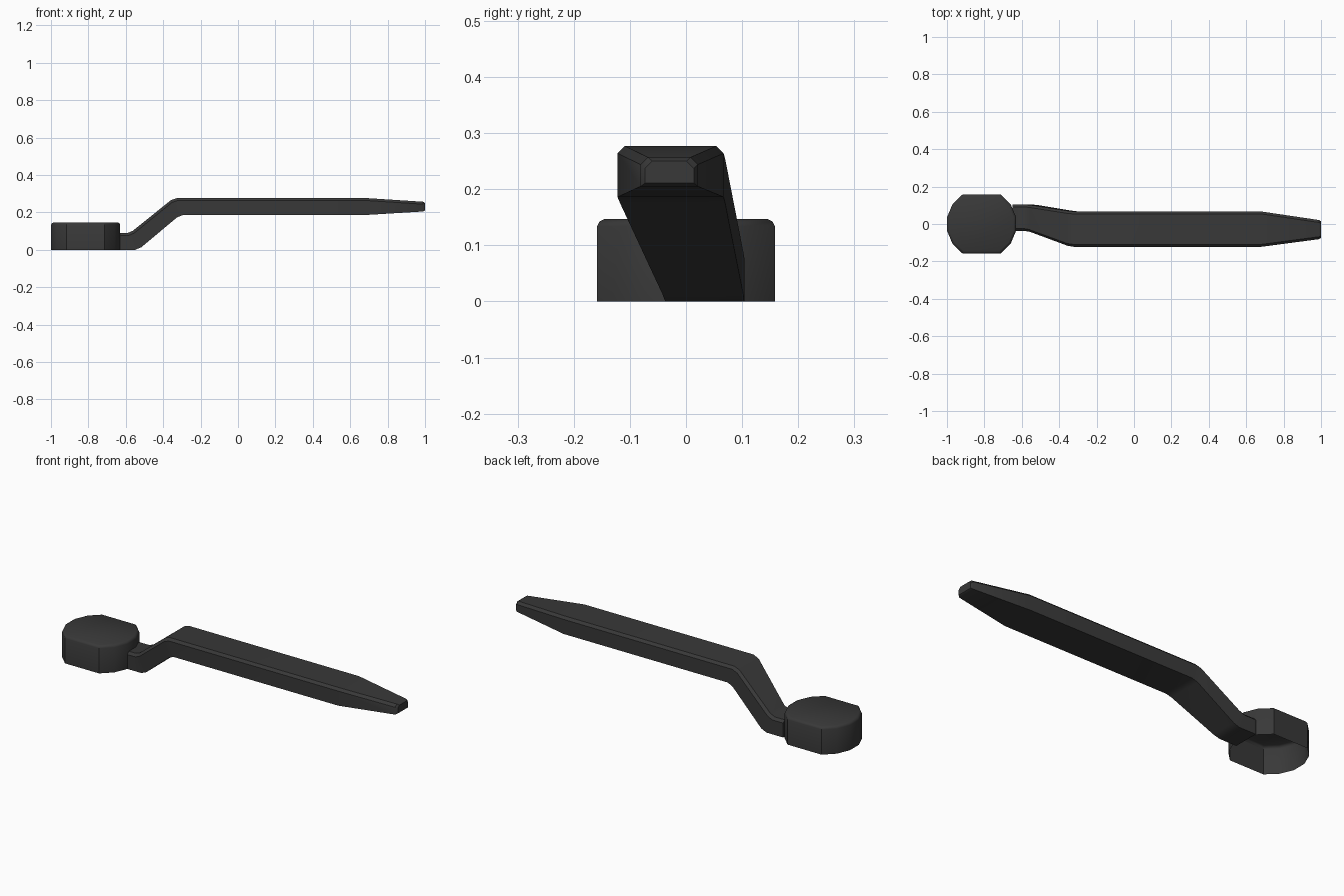
import bpy, bmesh, math

if "Cube" in bpy.data.objects:
    bpy.data.objects.remove(bpy.data.objects["Cube"])


def finish(bm, name):
    bmesh.ops.recalc_face_normals(bm, faces=bm.faces)
    mesh = bpy.data.meshes.new(name)
    bm.to_mesh(mesh)
    bm.free()
    obj = bpy.data.objects.new(name, mesh)
    bpy.context.collection.objects.link(obj)
    mat = bpy.data.materials.get("dark_plastic") or bpy.data.materials.new("dark_plastic")
    mat.diffuse_color = (0.04, 0.04, 0.04, 1)
    mat.use_nodes = True
    mat.node_tree.nodes["Principled BSDF"].inputs["Base Color"].default_value = mat.diffuse_color
    mesh.materials.append(mat)
    bpy.ops.object.select_all(action='DESELECT')
    obj.select_set(True)
    bpy.context.view_layer.objects.active = obj
    bpy.ops.object.shade_smooth_by_angle(angle=math.radians(35))
    return obj


def loft(bm, rings):
    loops = [[bm.verts.new(p) for p in ring] for ring in rings]
    for a, b in zip(loops, loops[1:]):
        n = len(a)
        for i in range(n):
            j = (i + 1) % n
            bm.faces.new((a[i], a[j], b[j], b[i]))
    bm.faces.new(loops[-1])
    return loops


# Pivot cap: round shell with two flat sides, open underneath
def cap_ring(z, inset):
    pts = []
    for start in (0, math.pi):
        for k in range(6):
            a = start + math.radians(-57.5 + 23 * k)
            r = 0.188
            sx = (0.185 - inset) / 0.185
            sy = (0.158 - inset) / 0.158
            pts.append((-0.815 + r * math.cos(a) * sx, r * math.sin(a) * sy, z))
    return pts


bm = bmesh.new()
loft(bm, [cap_ring(0, 0), cap_ring(0.134, 0), cap_ring(0.142, 0.004), cap_ring(0.147, 0.013)])
finish(bm, "pivot_cap")


# Lever arm: chamfered bar swept through mitred stations
def arm_ring(xb, zb, xt, zt, y0, y1, c=0.013):
    xc = xt + (xb - xt) * c / (zt - zb)
    return [(xb, y0, zb), (xb, y1, zb), (xc, y1, zt - c),
            (xt, y1 - c, zt), (xt, y0 + c, zt), (xc, y0, zt - c)]


stations = [
    (-0.650, 0.000, -0.650, 0.090, -0.037, 0.104),
    (-0.550, 0.000, -0.590, 0.090, -0.037, 0.104),
    (-0.518, 0.013, -0.562, 0.102, -0.042, 0.102),
    (-0.325, 0.174, -0.358, 0.266, -0.117, 0.070),
    (-0.295, 0.186, -0.325, 0.277, -0.122, 0.067),
    (0.680, 0.186, 0.680, 0.277, -0.122, 0.067),
    (0.990, 0.205, 0.990, 0.257, -0.081, 0.021),
    (1.000, 0.211, 1.000, 0.250, -0.073, 0.014),
]
bm = bmesh.new()
rings = loft(bm, [arm_ring(*s) for s in stations])
bm.faces.new(rings[0])
finish(bm, "lever_arm")
